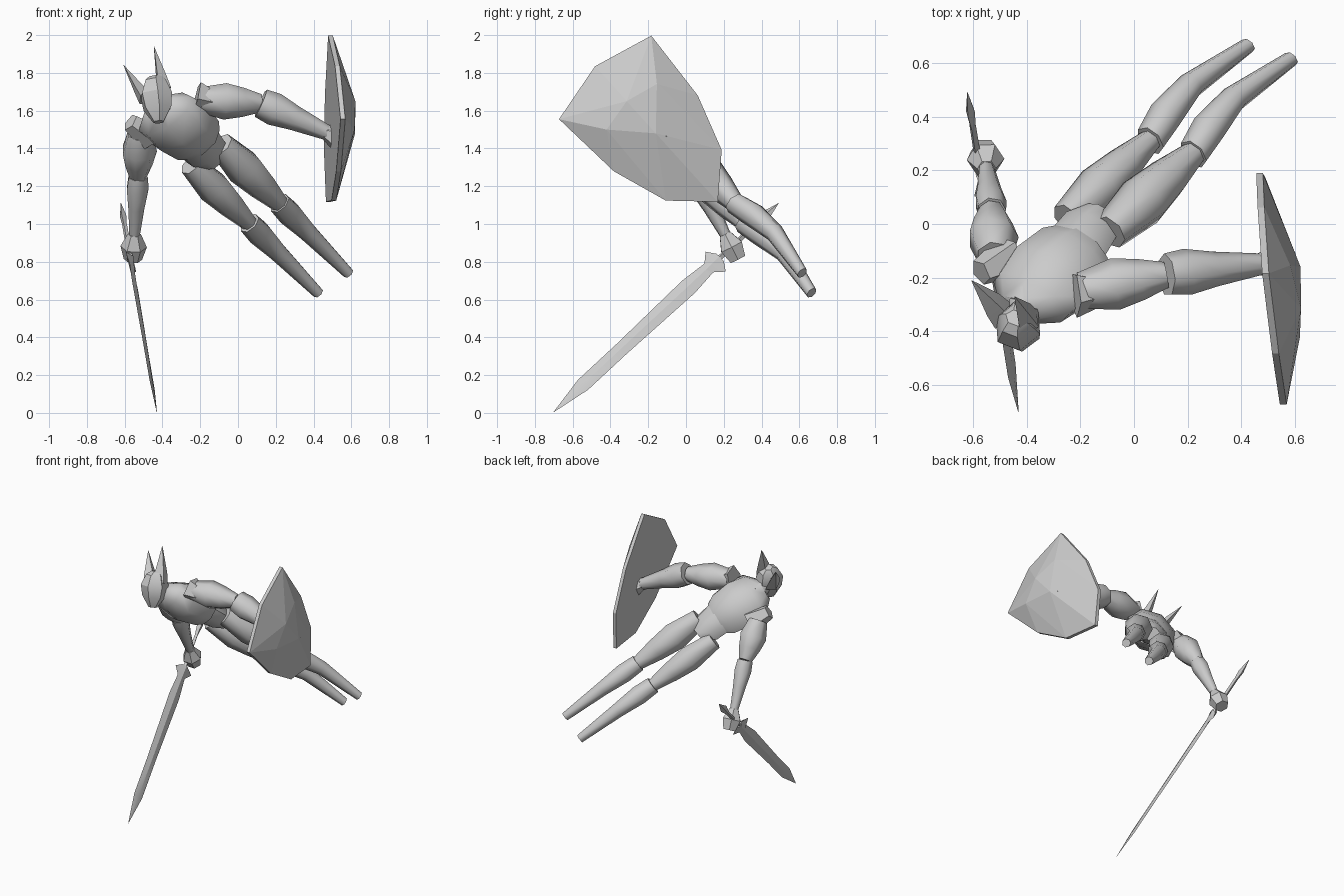
import bpy, bmesh, math
from mathutils import Vector

cube = bpy.data.objects.get("Cube")
if cube:
    bpy.data.objects.remove(cube, do_unlink=True)

colour = (.6, .6, .6, 1)
grey = bpy.data.materials.new("light grey")
grey.use_nodes = True
grey.diffuse_color = colour
grey.node_tree.nodes["Principled BSDF"].inputs["Base Color"].default_value = colour


def finish(name, bm, sharp_angle):
    """Turn the bmesh into an object, smooth except along sharp edges."""
    bmesh.ops.recalc_face_normals(bm, faces=bm.faces)
    mesh = bpy.data.meshes.new(name)
    bm.to_mesh(mesh)
    bm.free()
    mesh.materials.append(grey)
    for polygon in mesh.polygons:
        polygon.use_smooth = True
    mesh.set_sharp_from_angle(angle=math.radians(sharp_angle))
    bpy.context.collection.objects.link(bpy.data.objects.new(name, mesh))


def loft(name, start, end, profile, side=(1, 0, 0), sides=8, sharp_angle=50, bow=(0, 0, 0)):
    """Skin elliptic sections (fraction, half width, half depth) from start to end, bowed midway."""
    bm = bmesh.new()
    start, end, side, bow = map(Vector, (start, end, side, bow))
    axis = (end - start).normalized()
    side = (side - axis * side.dot(axis)).normalized()
    depth_dir = axis.cross(side)
    loops = []
    for fraction, width, depth in profile:
        centre = start.lerp(end, fraction) + bow * math.sin(math.pi * fraction)
        loop = []
        for k in range(sides):
            turn = math.tau * k / sides
            offset = side * width * math.cos(turn) + depth_dir * depth * math.sin(turn)
            loop.append(bm.verts.new(centre + offset))
        loops.append(loop)
    for lower, upper in zip(loops, loops[1:]):
        for k in range(sides):
            after = (k + 1) % sides
            bm.faces.new((lower[k], lower[after], upper[after], upper[k]))
    bm.faces.new(loops[0])
    bm.faces.new(loops[-1])
    finish(name, bm, sharp_angle)


# Limb shapes, as fractions of the length and of the thickness
UPPER = ((0, .7), (.4, 1), (.7, .8), (1, .5))
LOWER = ((0, .9), (.2, 1), (.5, .75), (1, .45))
FIST = ((0, .5), (.5, 1), (1, .7))
GUARD = ((0, 1), (1, .6))


def round_part(name, start, end, radius, shape, sides=7, sharp_angle=60, bow=(0, 0, 0)):
    profile = [(fraction, radius * size, radius * size) for fraction, size in shape]
    loft(name, start, end, profile, sides=sides, sharp_angle=sharp_angle, bow=bow)


# Torso, neck and pelvis lie along one diagonal
across = Vector((.86, -.27, .43))
collar, waist = Vector((-.43, -.32, 1.62)), Vector((-.2, -.08, 1.43))
loft("torso", collar, waist,
     [(0, .09, .06), (.2, .18, .1), (.5, .19, .14), (.85, .17, .12), (1, .13, .09)], across)
round_part("neck", (-.4, -.27, 1.6), (-.43, -.37, 1.66), .07, GUARD)
loft("pelvis", (-.23, -.1, 1.45), (-.13, .04, 1.33),
     [(0, .13, .09), (.6, .12, .08), (1, .06, .05)], across)

# Head with two swept-back pointed ears
loft("head", (-.42, -.42, 1.54), (-.44, -.35, 1.78),
     [(0, .03, .03), (.3, .08, .08), (.6, .09, .1), (.9, .06, .07), (1, .04, .03)], across, 6, 30)
EAR = [(0, .04, .06), (.3, .03, .05), (1, .001, .001)]
loft("right_ear", (-.49, -.34, 1.66), (-.605, -.21, 1.84), EAR, across, 4, 20)
loft("left_ear", (-.39, -.37, 1.71), (-.445, -.27, 1.94), EAR, across, 4, 20)

# Flared shoulder guards
round_part("left_shoulder_guard", (-.22, -.26, 1.67), (-.12, -.25, 1.645), .09, GUARD, 5, 20)
round_part("right_shoulder_guard", (-.46, -.12, 1.46), (-.57, -.18, 1.54), .085, GUARD, 5, 20)

# Arms: shoulder, elbow and wrist, with the thickness of both halves
arms = {
    "left": ((-.2, -.25, 1.66), (.12, -.19, 1.64), (.48, -.15, 1.48), .1, .09),
    "right": ((-.52, -.12, 1.48), (-.53, .05, 1.25), (-.55, .22, .92), .095, .06),
}
for label, (*joints, thick, thin) in arms.items():
    shoulder, elbow, wrist = map(Vector, joints)
    reach = (wrist - elbow).normalized()
    round_part(label + "_upper_arm", shoulder, elbow, thick, UPPER)
    round_part(label + "_forearm", elbow, wrist, thin, LOWER)
    round_part(label + "_hand", wrist - reach * .03, wrist + reach * .12, .07, FIST, 6, 30)

# Legs trail in parallel, the right one lower and further back, with shins bowed upward
hip, knee, ankle = Vector((-.09, -.03, 1.42)), Vector((.22, .26, 1.11)), Vector((.585, .615, .74))
for label, shift, scale in (("left", (0, 0, 0), 1), ("right", (-.16, .05, -.105), .9)):
    top, middle, bottom = (joint + Vector(shift) for joint in (hip, knee, ankle))
    round_part(label + "_thigh", top, middle, .1 * scale, UPPER)
    round_part(label + "_shin", middle, bottom, .068, LOWER, bow=(-.03, .03, .03))

# Shield: mirrored outline on a tilted plate, hulled with a faceted dome
centre, along, over = Vector((.49, -.16, 1.48)), Vector((-.05, .67, -.74)), Vector((-.1, .74, .67))
rim = [(-.48, 0), (-.4, .33), (0, .3), (.3, .2), (.49, 0)]
layers = [(0, rim), (.025, rim), (.13, [(0, 0)]), (.12, [(-.23, 0)]), (.1, [(-.19, .18)])]
shield = bmesh.new()
for height, points in layers:
    for u, v in points:
        for mirror in {v, -v}:
            shield.verts.new(centre + along * u + over * mirror + Vector((height, 0, 0)))
hull = bmesh.ops.convex_hull(shield, input=shield.verts)
spare = [v for v in hull["geom_interior"] if isinstance(v, bmesh.types.BMVert)]
bmesh.ops.delete(shield, geom=spare, context='VERTS')
finish("shield", shield, 5)

# Sword: flat diamond sections along one line from tip to pommel
tip, pommel = (-.43, -.7, .005), (-.62, .49, 1.11)
sword = {
    "blade": [(0, .001, .001), (.13, .04, .006), (.3, .04, .009), (.6, .05, .01), (.72, .03, .012)],
    "sword_guard": [(.68, .02, .012), (.72, .08, .015), (.74, .03, .02)],
    "grip": [(.72, .015, .015), (.9, .013, .013)],
    "pommel_spike": [(.87, .008, .008), (.94, .028, .018), (1, .001, .001)],
}
for name, profile in sword.items():
    loft(name, tip, pommel, profile, (-.35, -.6, .7), 4, 20)
